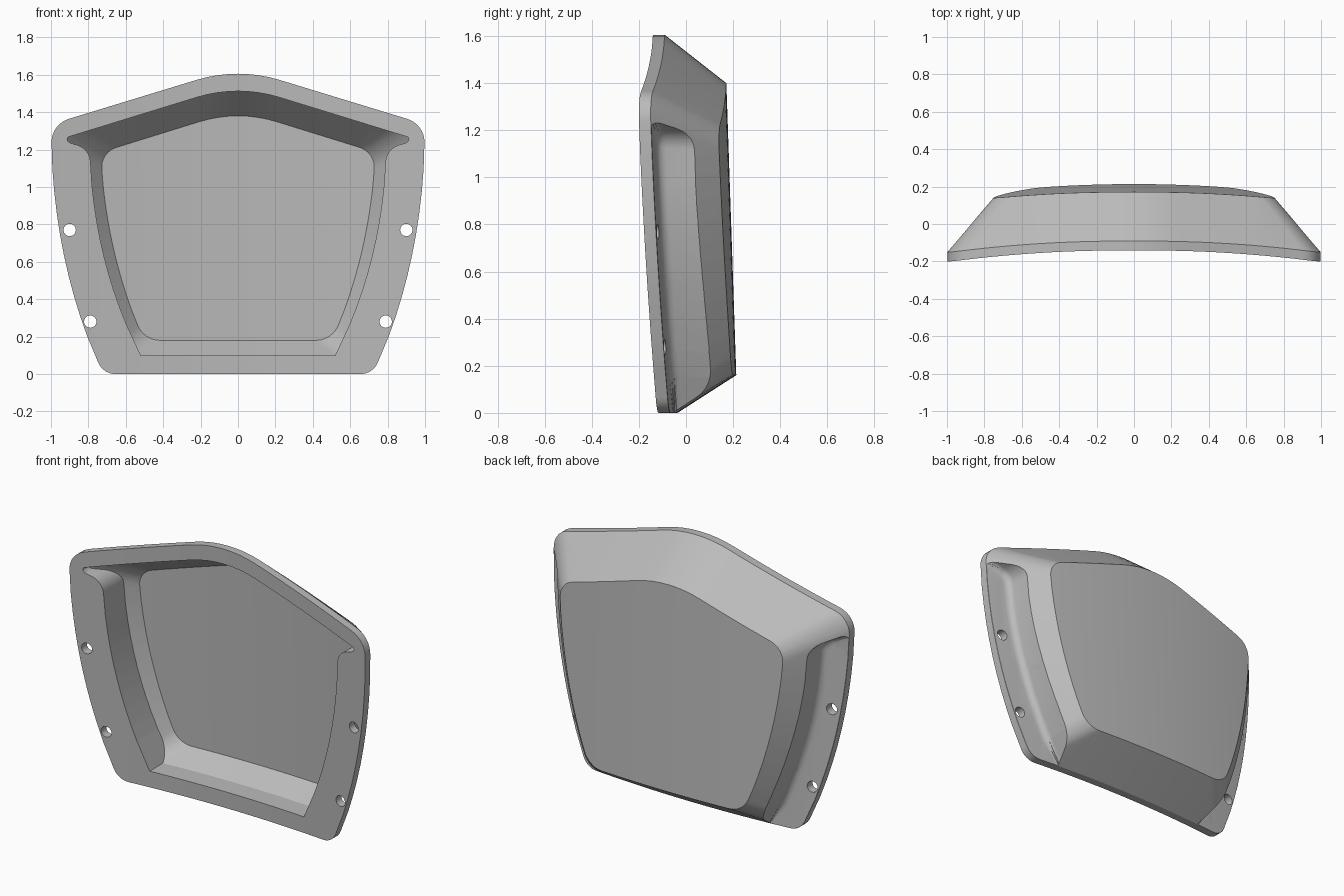
import bpy, bmesh, math
from mathutils import Vector

cube = bpy.data.objects.get("Cube")
if cube:
    bpy.data.objects.remove(cube, do_unlink=True)

RIM, DEPTH, FLOOR = 0.05, 0.305, 0.255   # flange thickness, full depth, pocket depth


def bezier(p0, p1, p2, n=12):
    """Inner points of a quadratic curve, as unrounded corners."""
    pts = []
    for i in range(1, n):
        t = i / n
        if 0.1 < t < 0.9:
            pts.append(tuple((1 - t) ** 2 * a + 2 * t * (1 - t) * b + t * t * c
                             for a, b, c in zip(p0, p1, p2)) + (0,))
    return pts


def rounded(corners, steps=8):
    """Closed outline whose corners (x, z, radius) become arcs."""
    out = []
    for i, (x, z, r) in enumerate(corners):
        p = Vector((x, z))
        if not r:
            out.append(p)
            continue
        a = (Vector(corners[i - 1][:2]) - p).normalized()
        b = (Vector(corners[(i + 1) % len(corners)][:2]) - p).normalized()
        half = a.angle(b) / 2
        centre = p + (a + b).normalized() * r / math.sin(half)
        start = p + a * r / math.tan(half) - centre
        end = p + b * r / math.tan(half) - centre
        sweep = math.pi - 2 * half
        for k in range(steps + 1):
            t = k / steps
            out.append(centre + (start * math.sin((1 - t) * sweep)
                                 + end * math.sin(t * sweep)) / math.sin(sweep))
    return out


def symmetric(half):
    """Mirror a half outline that begins at the apex on the centre line."""
    return rounded(half + [(-x, z, r) for x, z, r in reversed(half[1:])])


def inset(outline, w):
    """Shift an outline sideways along its normals."""
    n = len(outline)
    res = []
    for i, p in enumerate(outline):
        d = (outline[(i + 1) % n] - outline[i - 1]).normalized()
        res.append(p + Vector((-d.y, d.x)) * w)
    return res


def loft(name, rings, side=1):
    """Closed solid through (depth, outline) rings."""
    bm = bmesh.new()
    loops = [[bm.verts.new((side * p.x, d, p.y)) for p in o] for d, o in rings]
    for lo, hi in zip(loops, loops[1:]):
        for i in range(len(lo)):
            bm.faces.new((lo[i - 1], lo[i], hi[i], hi[i - 1]))
    bmesh.ops.triangulate(bm, faces=bm.faces[:])
    bm.faces.new(loops[0])
    bm.faces.new(loops[-1])
    bmesh.ops.recalc_face_normals(bm, faces=bm.faces[:])
    mesh = bpy.data.meshes.new(name)
    bm.to_mesh(mesh)
    bm.free()
    obj = bpy.data.objects.new(name, mesh)
    bpy.context.collection.objects.link(obj)
    return obj


def combine(obj, tool, operation):
    """Apply a boolean and discard the tool."""
    mod = obj.modifiers.new("cut", 'BOOLEAN')
    mod.object, mod.operation, mod.solver = tool, operation, 'EXACT'
    deps = bpy.context.evaluated_depsgraph_get()
    mesh = bpy.data.meshes.new_from_object(obj.evaluated_get(deps))
    obj.modifiers.clear()
    obj.data = mesh
    bpy.data.objects.remove(tool, do_unlink=True)


# Outlines of the flange, the pocket floor and the back panel
flange = symmetric([(0, 1.64, 0.76), (1.0, 1.335, 0.13)]
                   + bezier((1.0, 1.335), (1.0, 0.6), (0.722, 0))
                   + [(0.722, 0, 0.1)])
floor = symmetric([(0, 1.413, 0.7), (0.735, 1.185, 0.11)]
                  + bezier((0.735, 1.185), (0.71, 0.65), (0.504, 0.18))
                  + [(0.504, 0.18, 0.13)])
back = [Vector((p.x * 1.03, 0.78 + (p.y - 0.78) * 1.033)) for p in floor]

# Shell: flange rim and sloping back
shell = loft("pan_shell", [(0, flange), (RIM, flange), (DEPTH, back)])

# Side recesses with a filleted foot, leaving the mounting ears
ear = rounded([(1.3, 1.36, 0), (0.845, 1.185, 0.1)]
              + bezier((0.845, 1.185), (0.83, 0.58), (0.50, -0.06))
              + [(0.50, -0.06, 0), (1.3, -0.06, 0)])
R = 0.04
ear_rings = []
for k in range(6):
    a = k / 5 * math.pi / 2
    ear_rings.append((RIM + 0.001 + R * (1 - math.cos(a)), inset(ear, R * (1 - math.sin(a)))))
ear_rings.append((0.5, ear))
for side in (1, -1):
    combine(shell, loft("ear_cutter", ear_rings, side), 'DIFFERENCE')

# Pocket: straight opening that meets the sloping inner walls
opening = symmetric([(0, 1.547, 0.75), (0.925, 1.262, 0.014), (0.9, 1.236, 0.02),
                     (0.793, 1.205, 0.1)]
                    + bezier((0.793, 1.205), (0.775, 0.6), (0.52, 0.1))
                    + [(0.52, 0.1, 0)])
front_d = -0.05
grow = (FLOOR - front_d) / (DEPTH - RIM)
mouth = [f + (o - b) * grow for f, o, b in zip(floor, flange, back)]
pocket = loft("pocket_cutter", [(front_d, mouth), (FLOOR, floor)])
combine(pocket, loft("opening_cutter", [(-0.04, opening), (0.4, opening)]), 'INTERSECT')
combine(shell, pocket, 'DIFFERENCE')

# Mounting holes
for side in (1, -1):
    for x, z in ((0.9, 0.77), (0.79, 0.28)):
        ring = [Vector((x + 0.033 * math.cos(k * math.tau / 24),
                        z + 0.033 * math.sin(k * math.tau / 24))) for k in range(24)]
        combine(shell, loft("hole_cutter", [(-0.1, ring), (0.2, ring)], side), 'DIFFERENCE')

# Slice across the width, then curve and lean the whole shell
bm = bmesh.new()
bm.from_mesh(shell.data)
bmesh.ops.remove_doubles(bm, verts=bm.verts[:], dist=0.0001)
bmesh.ops.triangulate(bm, faces=bm.faces[:])
for k in range(-19, 20):
    bmesh.ops.bisect_plane(bm, geom=bm.verts[:] + bm.edges[:] + bm.faces[:], dist=0.0001,
                           plane_co=(k * 0.05, 0, 0), plane_no=(1, 0, 0))
for v in bm.verts:
    v.co.y += -0.086 - 0.034 * v.co.z - 0.072 * v.co.x ** 2
bm.to_mesh(shell.data)
bm.free()

# Single grey finish
grey = bpy.data.materials.new("plain_grey")
grey.use_nodes = True
colour = (0.5, 0.5, 0.5, 1)
grey.diffuse_color = colour
grey.node_tree.nodes["Principled BSDF"].inputs["Base Color"].default_value = colour
shell.data.materials.clear()
shell.data.materials.append(grey)

for o in bpy.context.selected_objects:
    o.select_set(False)
shell.select_set(True)
bpy.context.view_layer.objects.active = shell
bpy.ops.object.shade_smooth_by_angle(angle=math.radians(27))
